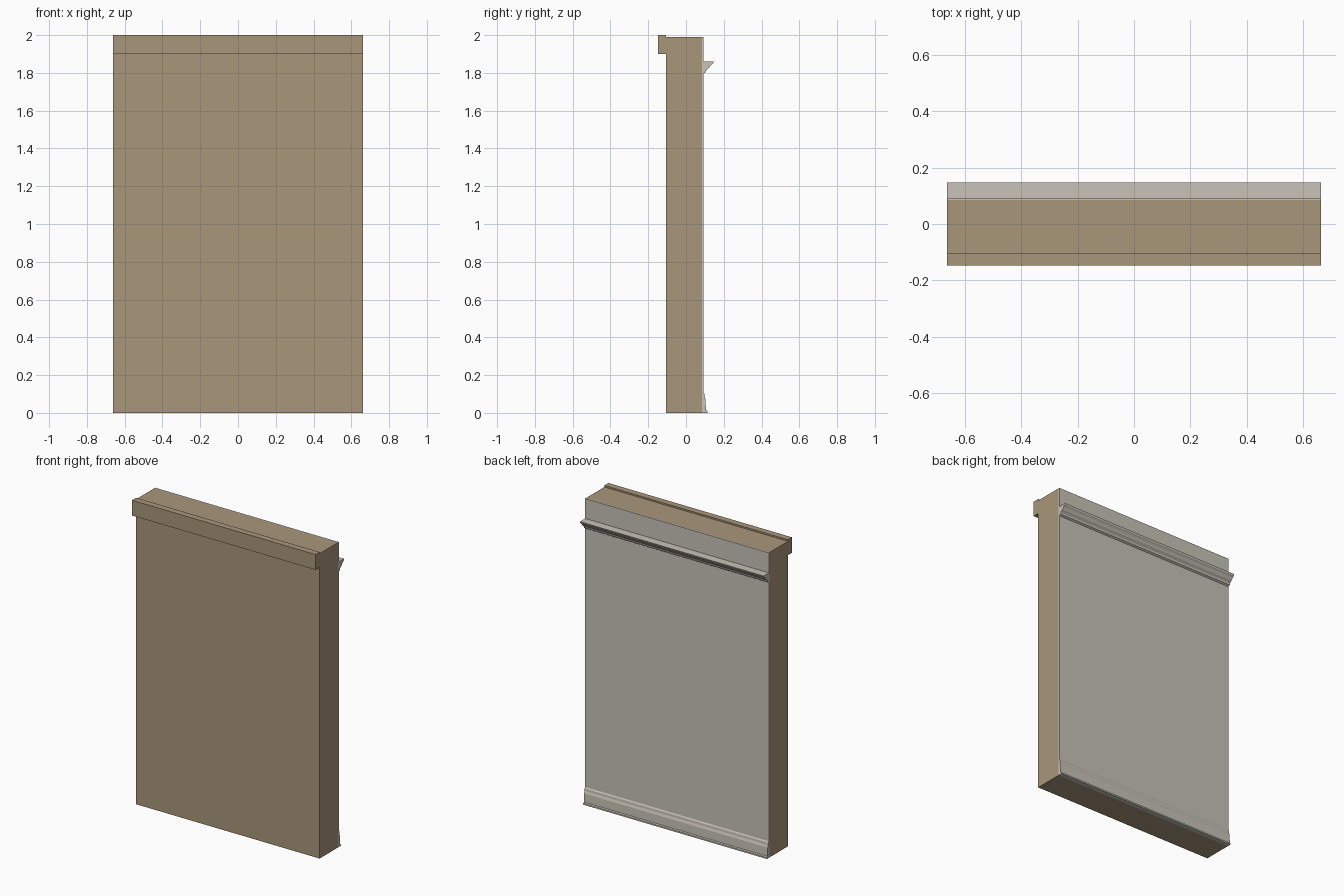
import bpy
import bmesh

cube = bpy.data.objects.get("Cube")
if cube:
    bpy.data.objects.remove(cube, do_unlink=True)

HALF_WIDTH = 0.663


def material(name, rgb):
    mat = bpy.data.materials.new(name)
    mat.use_nodes = True
    colour = (*rgb, 1.0)
    mat.diffuse_color = colour
    mat.node_tree.nodes["Principled BSDF"].inputs["Base Color"].default_value = colour
    return mat


def extrude_profile(name, profile, mat):
    """Sweep a closed (y, z) profile across the full width."""
    bm = bmesh.new()
    face = bm.faces.new([bm.verts.new((-HALF_WIDTH, y, z)) for y, z in profile])
    swept = bmesh.ops.extrude_face_region(bm, geom=[face])["geom"]
    verts = [g for g in swept if isinstance(g, bmesh.types.BMVert)]
    bmesh.ops.translate(bm, verts=verts, vec=(2 * HALF_WIDTH, 0, 0))
    bmesh.ops.recalc_face_normals(bm, faces=bm.faces)
    mesh = bpy.data.meshes.new(name)
    bm.to_mesh(mesh)
    bm.free()
    mesh.materials.append(mat)
    obj = bpy.data.objects.new(name, mesh)
    bpy.context.collection.objects.link(obj)
    return obj


def rect(y0, y1, z0, z1):
    return [(y0, z0), (y1, z0), (y1, z1), (y0, z1)]


tan = material("tan_wall", (0.397, 0.305, 0.195))
plaster = material("pale_plaster", (0.578, 0.546, 0.479))

# Wall slab, its front cap rail and the thin plaster sheet behind
extrude_profile("wall_slab", rect(-0.105, 0.085, 0, 1.99), tan)
extrude_profile("cap_rail", rect(-0.147, -0.105, 1.9, 2.0), tan)
extrude_profile("plaster_sheet", rect(0.085, 0.093, 0, 1.99), plaster)

# Crown moulding: flat top, sloping cove, small foot
extrude_profile("crown_moulding", [
    (0.093, 1.86), (0.147, 1.86), (0.143, 1.85), (0.133, 1.842),
    (0.122, 1.826), (0.108, 1.815), (0.104, 1.803), (0.093, 1.796)], plaster)

# Skirting board: tapered top and a small shoe at the floor
extrude_profile("skirting_board", [
    (0.093, 0), (0.113, 0), (0.113, 0.01), (0.105, 0.014),
    (0.104, 0.07), (0.099, 0.085), (0.098, 0.1), (0.093, 0.108)], plaster)
